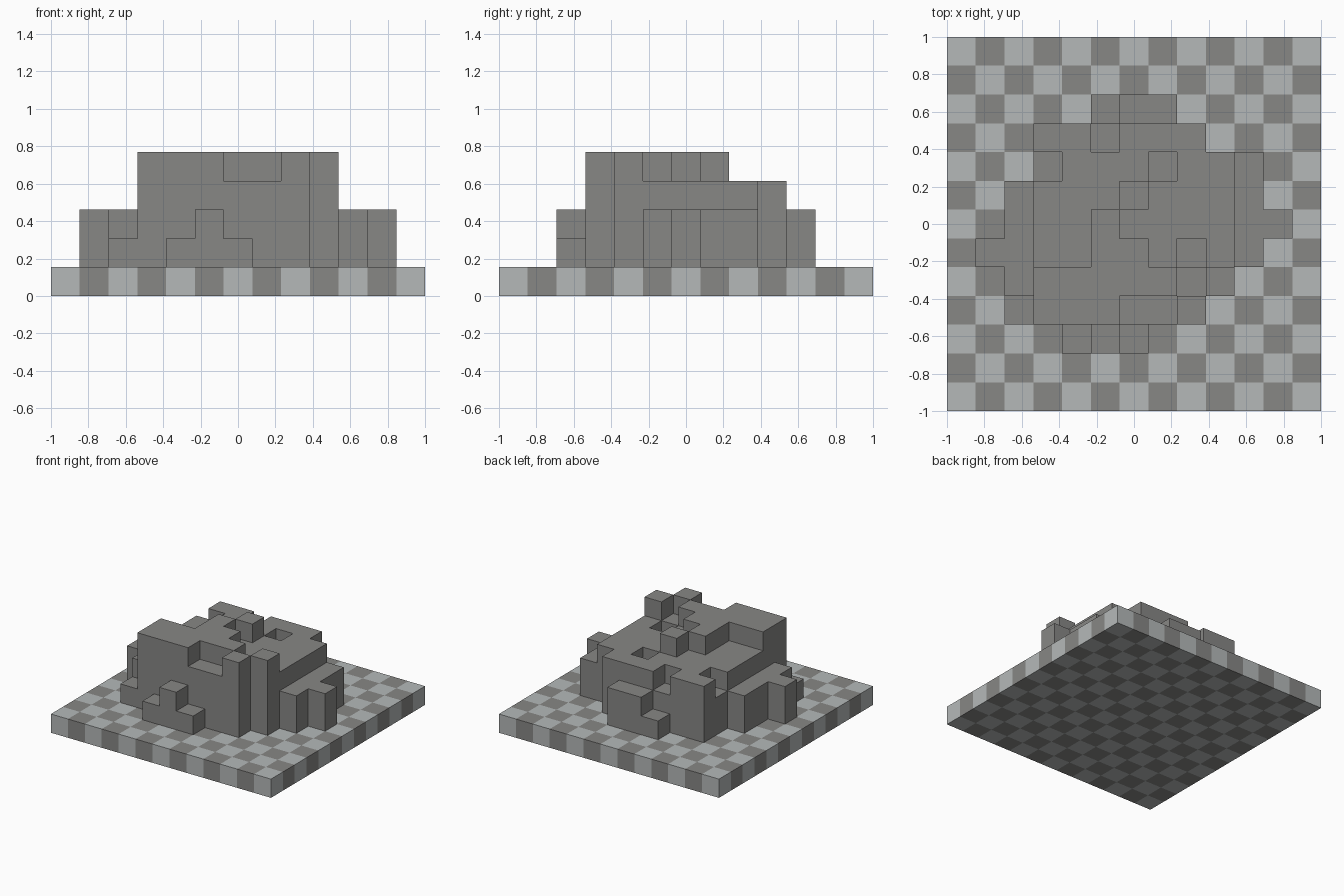
import bpy
import bmesh
from mathutils import Vector

N = 13            # cells along each side of the board
C = 2 / N         # size of one block

# Block heights, listed from the back row to the front row
ROWS = [
    ".............",
    ".............",
    ".....122.....",
    "...332333....",
    "...23332332..",
    "..233343332..",
    "..2334333322.",
    ".2233443232..",
    "..24444434...",
    "..1444334....",
    "....121......",
    ".............",
    ".............",
]

cube = bpy.data.objects.get("Cube")
if cube:
    bpy.data.objects.remove(cube)


def material(name, rgb):
    mat = bpy.data.materials.new(name)
    mat.use_nodes = True
    colour = (*rgb, 1)
    mat.diffuse_color = colour
    bsdf = next(n for n in mat.node_tree.nodes if n.type == "BSDF_PRINCIPLED")
    bsdf.inputs["Base Color"].default_value = colour
    return mat


def make_object(name, bm, mats):
    mesh = bpy.data.meshes.new(name)
    bm.to_mesh(mesh)
    bm.free()
    for mat in mats:
        mesh.materials.append(mat)
    obj = bpy.data.objects.new(name, mesh)
    bpy.context.collection.objects.link(obj)
    return obj


def height(i, j):
    mark = ROWS[N - 1 - j][i]
    return 0 if mark == "." else int(mark)


stone = material("dark stone grey", (0.245, 0.242, 0.235))
pale = material("pale grey", (0.46, 0.485, 0.485))

# Checkered board: a grid extruded upward, chequered through its thickness
bm = bmesh.new()
bmesh.ops.create_grid(bm, x_segments=N, y_segments=N, size=1)
ext = bmesh.ops.extrude_face_region(bm, geom=bm.faces[:], use_keep_orig=True)
top = [v for v in ext["geom"] if isinstance(v, bmesh.types.BMVert)]
bmesh.ops.translate(bm, verts=top, vec=(0, 0, C))
bmesh.ops.recalc_face_normals(bm, faces=bm.faces[:])
for f in bm.faces:
    inside = f.calc_center_median() - f.normal * C / 4
    i, j = int((inside.x + 1) / C), int((inside.y + 1) / C)
    f.material_index = (i + j) % 2
make_object("checkered_board", bm, [pale, stone])

# Rock heap: only the exposed block faces, welded into one shell
bm = bmesh.new()


def quad(centre, u, v):
    corners = [centre - u - v, centre + u - v, centre + u + v, centre - u + v]
    bm.faces.new([bm.verts.new(p) for p in corners])


up = Vector((0, 0, C / 2))
for i in range(1, N - 1):
    for j in range(1, N - 1):
        h = height(i, j)
        if not h:
            continue
        base = Vector((-1 + (i + 0.5) * C, -1 + (j + 0.5) * C, C))
        quad(base + up * 2 * h, Vector((C / 2, 0, 0)), Vector((0, C / 2, 0)))
        for dx, dy in ((1, 0), (-1, 0), (0, 1), (0, -1)):
            out = Vector((dx, dy, 0)) * C / 2
            side = Vector((-dy, dx, 0)) * C / 2
            for k in range(height(i + dx, j + dy), h):
                quad(base + out + up * (2 * k + 1), side, up)
bmesh.ops.remove_doubles(bm, verts=bm.verts[:], dist=0.001)
make_object("rock_heap", bm, [stone])
